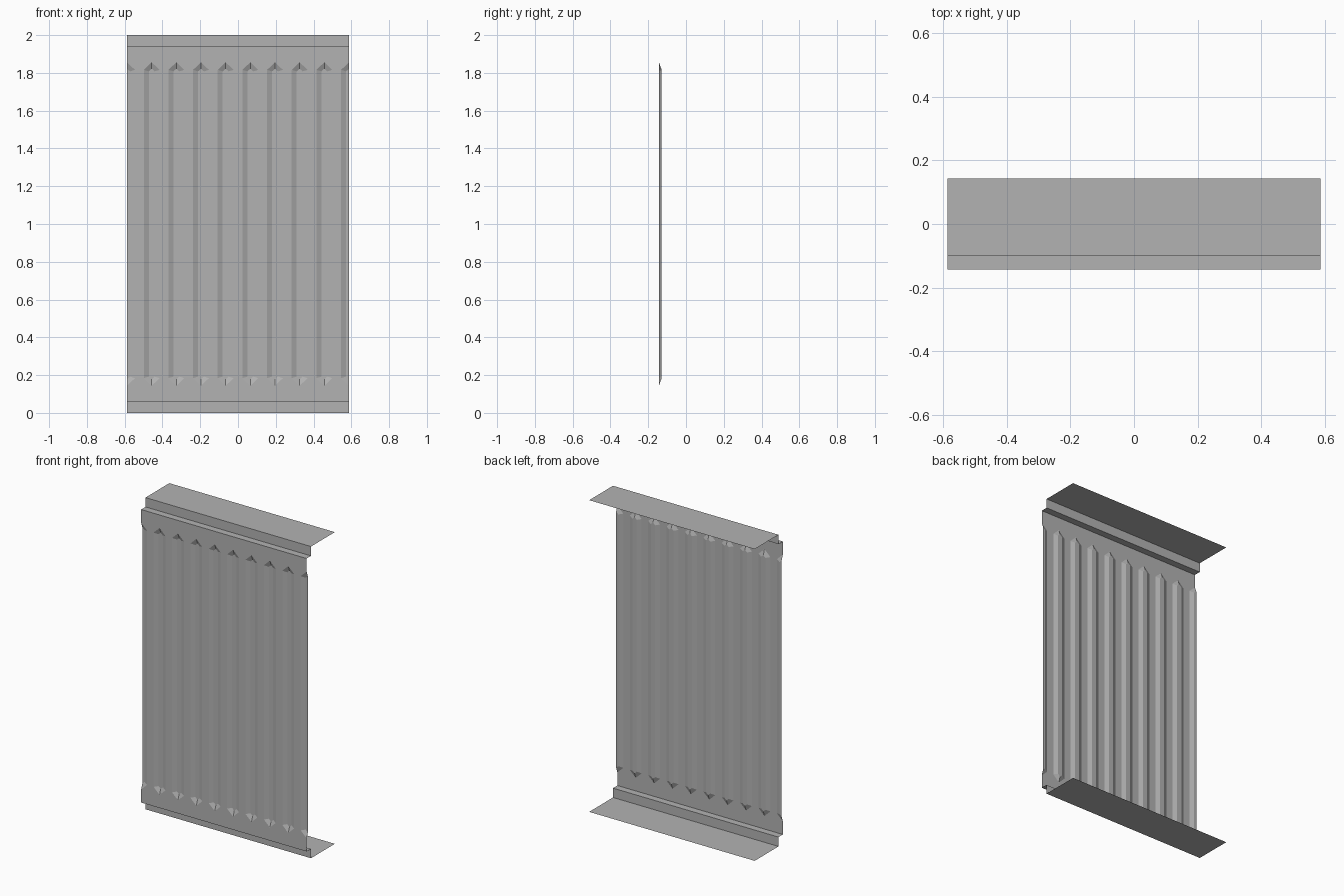
import bpy, bmesh

if "Cube" in bpy.data.objects:
    bpy.data.objects.remove(bpy.data.objects["Cube"])

W, YF, YW, YB = 0.5875, -0.143, -0.099, 0.143  # half width, face, web, flange back
YG = -0.131                                    # groove floor
H, STEP = 2.0, 0.06                            # height, lip height
BAYS = 9
PITCH = 2 * W / BAYS
A, B = 0.042, 0.0155                           # groove half widths: mouth, floor

# Mid grey sheet metal
grey = bpy.data.materials.new("grey_metal")
grey.diffuse_color = (0.45, 0.45, 0.45, 1)
grey.use_nodes = True
grey.node_tree.nodes["Principled BSDF"].inputs["Base Color"].default_value = grey.diffuse_color


def finish(bm, name):
    bmesh.ops.remove_doubles(bm, verts=bm.verts, dist=1e-5)
    bmesh.ops.dissolve_limit(bm, angle_limit=0.002, verts=bm.verts, edges=bm.edges)
    me = bpy.data.meshes.new(name)
    bm.to_mesh(me)
    bm.free()
    me.materials.append(grey)
    ob = bpy.data.objects.new(name, me)
    bpy.context.collection.objects.link(ob)
    return ob


# Corrugated sheet: one quarter of a groove, mirrored and repeated
h = PITCH / 2
top, apex, mouth, floor_c, floor_s = 1 - STEP, 0.856, 0.816, 0.822, 0.808
quarter = [
    [(0, YF, top), (0, YF, apex), (A, YF, mouth), (h, YF, mouth), (h, YF, top)],  # flat above
    [(A, YF, mouth), (A, YF, 0), (h, YF, 0), (h, YF, mouth)],                     # land
    [(A, YF, mouth), (B, YG, floor_s), (B, YG, 0), (A, YF, 0)],                   # side slope
    [(0, YG, floor_c), (0, YG, 0), (B, YG, 0), (B, YG, floor_s)],                 # floor
    [(0, YF, apex), (0, YG, floor_c), (B, YG, floor_s), (A, YF, mouth)],          # pointed end
]
bm = bmesh.new()
for i in range(BAYS + 1):
    cx = -W + i * PITCH
    for sx in (-1, 1):
        if (i == 0 and sx < 0) or (i == BAYS and sx > 0):
            continue                           # half grooves at the outer edges
        for sz in (-1, 1):
            for poly in quarter:
                f = bm.faces.new([bm.verts.new((cx + sx * x, y, 1 + sz * z)) for x, y, z in poly])
                f.normal_update()
                if f.normal.y > 0:
                    f.normal_flip()
finish(bm, "corrugated_panel")


# Stepped rails: step, web and flange swept across the width
def rail(name, zs, zf):
    prof = [(YF, zs), (YW, zs), (YW, zf), (YB, zf)]
    bm = bmesh.new()
    left, right = [[bm.verts.new((x, y, z)) for y, z in prof] for x in (-W, W)]
    for k in range(3):
        f = bm.faces.new((left[k], right[k], right[k + 1], left[k + 1]))
        if zf < zs:
            f.normal_flip()
    finish(bm, name)


rail("top_rail", H - STEP, H)
rail("bottom_rail", STEP, 0)
